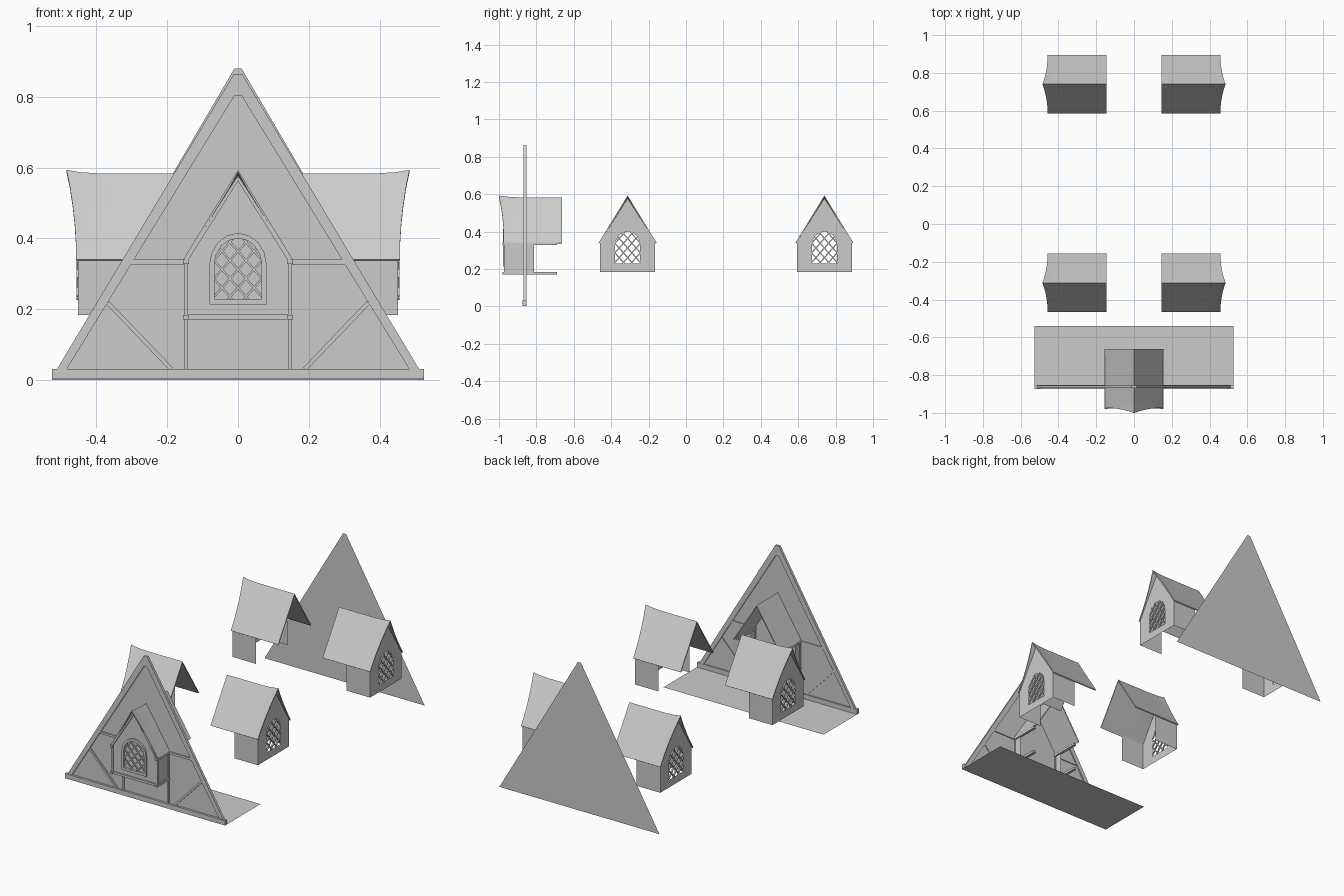
import bpy, bmesh, math
from mathutils import Matrix, Vector

if "Cube" in bpy.data.objects:
    bpy.data.objects.remove(bpy.data.objects["Cube"])

I = Matrix.Identity(4)


def finish(name, bm, m=I):
    bmesh.ops.recalc_face_normals(bm, faces=bm.faces)
    bm.transform(m)
    me = bpy.data.meshes.new(name)
    bm.to_mesh(me)
    bm.free()
    ob = bpy.data.objects.new(name, me)
    bpy.context.collection.objects.link(ob)
    return ob


def add_prism(bm, pts, y0, y1):
    """Outline in x,z extruded along y (flat sheet if y0 == y1)."""
    f = bm.faces.new([bm.verts.new((x, y0, z)) for x, z in pts])
    if y0 != y1:
        g = bmesh.ops.extrude_face_region(bm, geom=[f], use_keep_orig=True)
        vs = [v for v in g['geom'] if isinstance(v, bmesh.types.BMVert)]
        bmesh.ops.translate(bm, verts=vs, vec=(0, y1 - y0, 0))


def add_bar(bm, a, b, w, y0, y1):
    """Straight timber between two x,z points."""
    a, b = Vector(a), Vector(b)
    d = (b - a).normalized()
    n = Vector((-d.y, d.x)) * w / 2
    add_prism(bm, [a - n, b - n, b + n, a + n], y0, y1)


def prism(name, pts, y0, y1, m=I):
    bm = bmesh.new()
    add_prism(bm, pts, y0, y1)
    return finish(name, bm, m)


def bar(name, a, b, w, y0, y1, m=I):
    bm = bmesh.new()
    add_bar(bm, a, b, w, y0, y1)
    return finish(name, bm, m)


def arch(w, bottom, spring, top, n=8):
    pts = [(-w, bottom), (w, bottom)]
    for i in range(n + 1):
        t = math.pi * i / n
        pts.append((w * math.cos(t), spring + (top - spring) * math.sin(t)))
    return pts


def clip(p, d, poly):
    """Segment of a line lying inside a convex anticlockwise outline."""
    lo, hi = -9, 9
    for i, a in enumerate(poly):
        a, b = Vector(a), Vector(poly[(i + 1) % len(poly)])
        n = Vector((a.y - b.y, b.x - a.x))
        num, den = n.dot(p - a), n.dot(d)
        if abs(den) < 1e-9:
            if num < 0:
                return None
            continue
        t = -num / den
        if den > 0:
            lo = max(lo, t)
        else:
            hi = min(hi, t)
    return (p + d * lo, p + d * hi) if hi - lo > 0.01 else None


def sheet_with_hole(name, outer, hole, y, m):
    bm = bmesh.new()
    edges = []
    for loop in (outer, hole):
        vs = [bm.verts.new((x, y, z)) for x, z in loop]
        edges += [bm.edges.new((vs[i - 1], vs[i])) for i in range(len(vs))]
    bmesh.ops.triangle_fill(bm, use_beauty=True, use_dissolve=False,
                            edges=edges, normal=(0, -1, 0))
    return finish(name, bm, m)


def dormer(label, m):
    opening = arch(0.067, 0.228, 0.325, 0.40)
    # gabled front with arched opening
    gable = [(-.147, .183), (.147, .183), (.147, .345), (0, .578), (-.147, .345)]
    sheet_with_hole(label + "_gable_wall", gable, opening, 0, m)
    # short side walls
    for s in (-1, 1):
        bm = bmesh.new()
        bm.faces.new([bm.verts.new(c) for c in
                      ((s * .147, 0, .183), (s * .147, .155, .183),
                       (s * .147, .155, .345), (s * .147, 0, .345))])
        finish(label + "_side_wall", bm, m)
    # roof with swept front edge and raised ridge tip
    bm = bmesh.new()
    rows = []
    for i in range(-5, 6):
        t = abs(i) / 5
        front = -.005 - .027 * (1 - t) ** 2
        row = []
        for k in (0, .12, .3, 1):
            lift = .010 * (1 - t) * max(0, 1 - k / .3) ** 2
            row.append(bm.verts.new((.155 * i / 5, front + (.306 - front) * k,
                                     .583 - .243 * t + lift)))
        rows.append(row)
    for r, q in zip(rows, rows[1:]):
        for k in range(3):
            bm.faces.new((r[k], q[k], q[k + 1], r[k + 1]))
    roof = finish(label + "_roof", bm, m)
    sol = roof.modifiers.new("thickness", 'SOLIDIFY')
    sol.thickness = 0.006
    sol.offset = -1
    # diamond window lattice
    bm = bmesh.new()
    for s in (-1, 1):
        d = Vector((s * .66, .75)).normalized()
        n = Vector((-d.y, d.x))
        for k in range(-4, 5):
            seg = clip(Vector((0, .312)) + n * k * .034, d, opening)
            if seg:
                add_bar(bm, seg[0], seg[1], .006, -.004, .004)
    finish(label + "_window_lattice", bm, m)
    return opening


# side dormers, two on each side
for y in (-0.312, 0.74):
    for s in (-1, 1):
        dormer("side_dormer", Matrix.Translation((s * .452, y, 0))
               @ Matrix.Rotation(s * math.pi / 2, 4, 'Z'))

# front dormer
F = Matrix.Translation((0, -0.968, 0))
hole = dormer("front_dormer", F)

# front window surround
outer = arch(0.081, 0.213, 0.325, 0.415)
bm = bmesh.new()
for i in range(len(outer)):
    j = (i + 1) % len(outer)
    if (Vector(outer[i]) - Vector(outer[j])).length > 1e-6:
        add_prism(bm, [outer[i], outer[j], hole[j], hole[i]], -.010, .004)
finish("front_window_surround", bm, F)

# front dormer timbers
bar("dormer_sill_beam", (-.15, .178), (.15, .178), .014, -.006, .006, F)
for s in (-1, 1):
    x = s * .147
    bar("dormer_corner_post", (x, .18), (x, .335), .011, -.005, .006, F)
    bar("dormer_gable_trim", (s * .148, .335), (0, .570), .009, -.008, .002, F)
    for z in (.177, .334):
        bar("dormer_side_beam", (x - .008, z), (x + .008, z), .014, -.98, -.69)

# front wall, rake frame and base
prism("front_wall", [(-.5, .02), (.5, .02), (.01, .84), (-.01, .84)], -.861, -.861)
prism("rake_frame", [(-.512, .03), (-.012, .864), (.012, .864), (.512, .03),
                     (.484, .03), (.010, .803), (-.010, .803), (-.484, .03)],
      -.869, -.854)
bar("base_beam", (-.526, .017), (.526, .017), .028, -.873, -.853)

# wall timbers
for s in (-1, 1):
    bar("wall_post", (s * .147, .03), (s * .147, .335), .011, -.868, -.856)
    bar("wall_rail", (s * .147, .333), (s * .305, .333), .013, -.868, -.856)
    bar("wall_brace", (s * .368, .218), (s * .188, .03), .012, -.868, -.856)

# floor strip behind the front wall
bm = bmesh.new()
bm.faces.new([bm.verts.new(c) for c in ((-.526, -.86, .003), (.526, -.86, .003),
                                        (.526, -.54, .003), (-.526, -.54, .003))])
finish("floor", bm)

# plain back wall
prism("back_wall", [(-.526, 0), (.526, 0), (.010, .88), (-.010, .88)], 1.0, 1.0)
